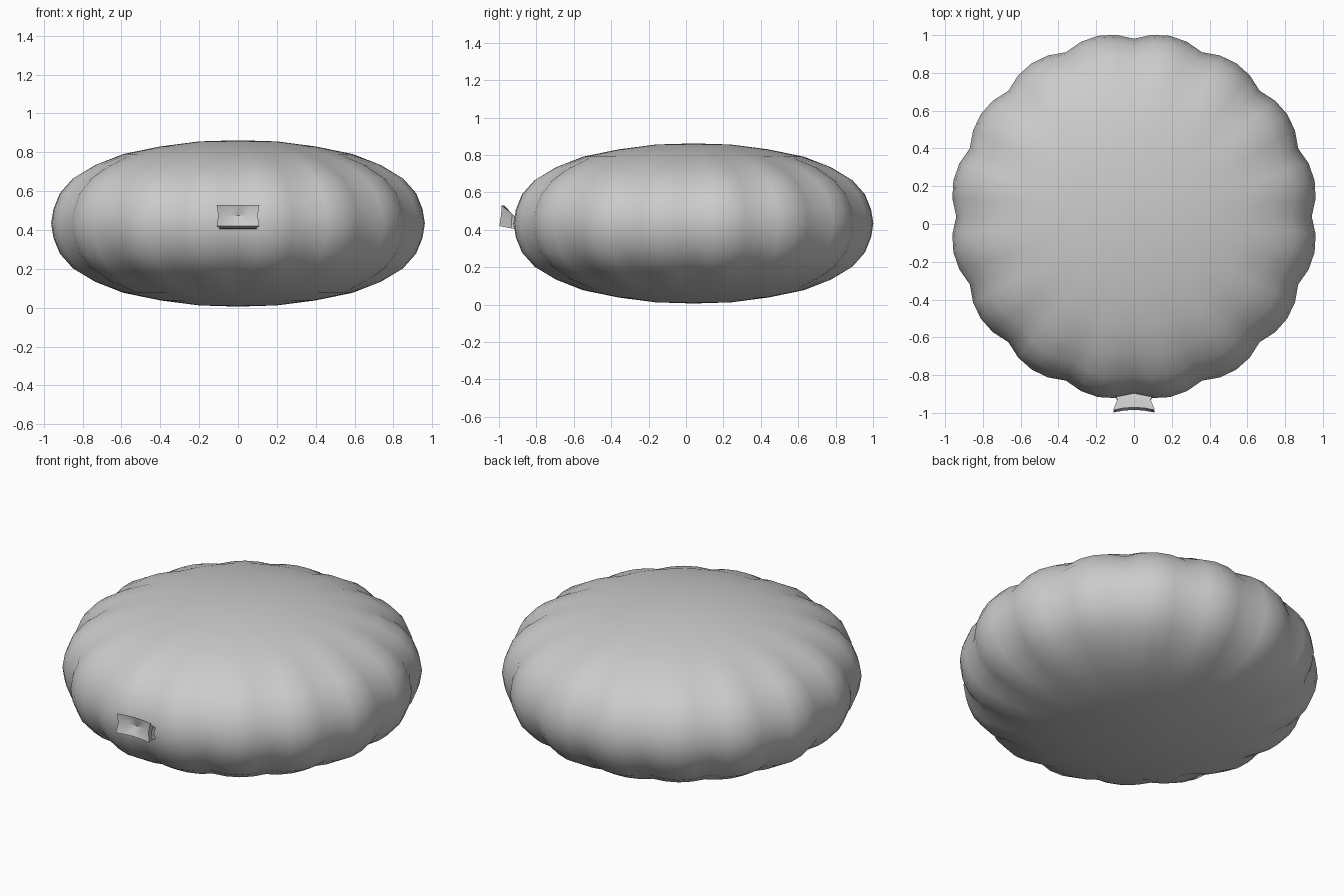
import bpy, bmesh
from math import sin, cos, pi

if "Cube" in bpy.data.objects:
    bpy.data.objects.remove(bpy.data.objects["Cube"])

CY, CZ, SEG = 0.04, 0.434, 64


def finish(name, bm, angle):
    bmesh.ops.recalc_face_normals(bm, faces=bm.faces)
    me = bpy.data.meshes.new(name)
    bm.to_mesh(me)
    bm.free()
    ob = bpy.data.objects.new(name, me)
    bpy.context.collection.objects.link(ob)
    bpy.ops.object.select_all(action='DESELECT')
    ob.select_set(True)
    bpy.context.view_layer.objects.active = ob
    bpy.ops.object.shade_smooth_by_angle(angle=angle)
    return ob


def bridge(bm, a, b):
    n = len(a)
    return [bm.faces.new((a[i], a[(i + 1) % n], b[(i + 1) % n], b[i])) for i in range(n)]


# Inflated foil body: half profile (radius, height), mirrored about the seam
half = [(0.2, 0.422), (0.4, 0.396), (0.59, 0.357), (0.74, 0.303), (0.86, 0.235),
        (0.93, 0.157), (0.963, 0.075)]
profile = half + [(0.975, 0)] + [(r, -z) for r, z in reversed(half)]
bm = bmesh.new()
rings = []
for r, z in profile:
    t = min(1, max(0, (r - 0.58) / 0.34))
    fade = t * t * (3 - 2 * t)              # puckers fade towards the middle
    ring = []
    for i in range(SEG):
        a = 2 * pi * i / SEG
        pinch = 1 - abs(sin(8 * a)) ** 0.85  # 16 gathered lobes
        s = r * (1 - 0.035 * fade * pinch)
        h = z * (1 - 0.06 * fade * pinch)
        ring.append(bm.verts.new((s * cos(a), CY + s * sin(a), CZ + h)))
    rings.append(ring)
for a, b in zip(rings, rings[1:]):
    bridge(bm, a, b)
for ring, z in ((rings[0], 0.428), (rings[-1], -0.428)):
    c = bm.verts.new((0, CY, CZ + z))
    for i in range(SEG):
        bm.faces.new((ring[i], ring[(i + 1) % SEG], c))
finish("balloon_body", bm, 0.6)

# Filling neck: two flared flaps with a groove between them
bm = bmesh.new()
# y at top, y at bottom, half width, z bottom, z top
stations = [(-0.86, -0.86, 0.17, 0.415, 0.455), (-0.90, -0.90, 0.105, 0.405, 0.462),
            (-0.93, -0.935, 0.088, 0.408, 0.485), (-0.985, -0.998, 0.11, 0.42, 0.53)]
loops = []
for yt, yb, w, z0, z1 in stations:
    loop = []
    for x, k in [(-1, 0), (-0.5, 0), (0, 0), (0.5, 0), (1, 0), (0.92, 0.5),
                 (1, 1), (0.5, 1), (0, 1), (-0.5, 1), (-1, 1), (-0.92, 0.5)]:
        y = yb + (yt - yb) * k
        if w == 0.11:
            y += 0.014 * (1 - x * x)        # slightly concave lip
        loop.append(bm.verts.new((x * w, y, z0 + (z1 - z0) * k)))
    loops.append(loop)
for a, b in zip(loops, loops[1:]):
    bridge(bm, a, b)
# Folded mouth
e = loops[-1]
mid = [bm.verts.new((x * 0.1, -0.958, 0.474)) for x in (-0.5, 0, 0.5)]
low = [e[11]] + mid + [e[5]]
top = [e[10], e[9], e[8], e[7], e[6]]
for i in range(4):
    bm.faces.new((e[i], e[i + 1], low[i + 1], low[i]))
    bm.faces.new((low[i], low[i + 1], top[i + 1], top[i]))
finish("filling_neck", bm, 0.6)
